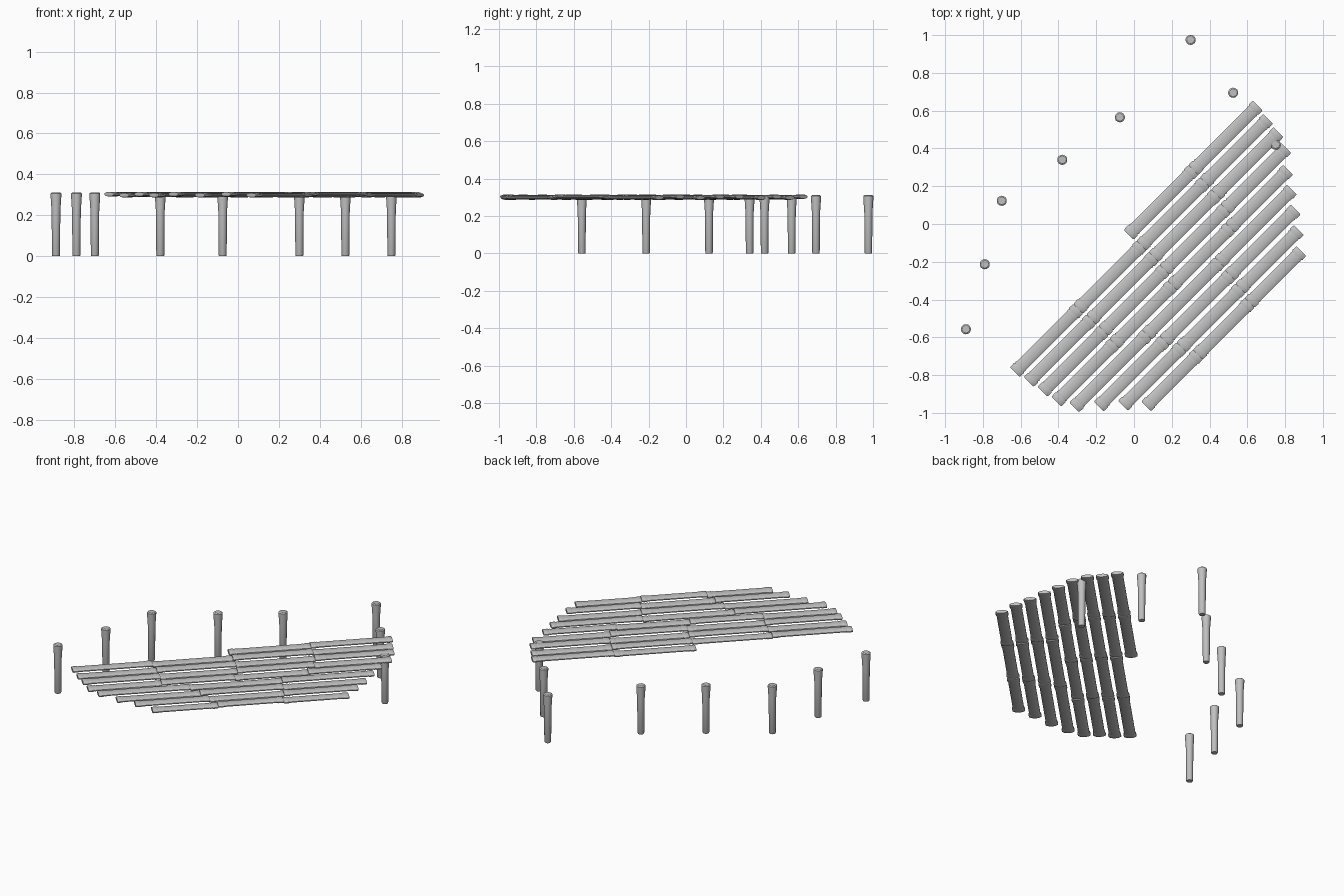
import bpy, bmesh, math
from mathutils import Matrix, Vector

if "Cube" in bpy.data.objects:
    bpy.data.objects.remove(bpy.data.objects["Cube"], do_unlink=True)

# single weathered grey
grey = bpy.data.materials.new("weathered_grey")
grey.use_nodes = True
colour = (0.53, 0.53, 0.53, 1)
grey.diffuse_color = colour
grey.node_tree.nodes["Principled BSDF"].inputs["Base Color"].default_value = colour


def lathe(name, profile, sides, matrix):
    """Solid of stacked rings (radius, height), placed by a matrix."""
    bm = bmesh.new()
    rings = []
    for r, h in profile:
        angles = [2 * math.pi * (i + 0.5) / sides for i in range(sides)]
        rings.append([bm.verts.new((r * math.cos(a), r * math.sin(a), h)) for a in angles])
    for low, high in zip(rings, rings[1:]):
        for i in range(sides):
            j = (i + 1) % sides
            bm.faces.new((low[i], low[j], high[j], high[i]))
    bm.faces.new(rings[0][::-1])
    bm.faces.new(rings[-1])
    bm.transform(matrix)
    bmesh.ops.recalc_face_normals(bm, faces=bm.faces)
    mesh = bpy.data.meshes.new(name)
    bm.to_mesh(mesh)
    bm.free()
    mesh.materials.append(grey)
    obj = bpy.data.objects.new(name, mesh)
    bpy.context.collection.objects.link(obj)
    obj.select_set(True)
    bpy.context.view_layer.objects.active = obj
    return obj


bpy.ops.object.select_all(action="DESELECT")

# upright posts, slightly flared at the top
post_spots = [(0.30, 0.975), (0.525, 0.695), (0.75, 0.42), (-0.075, 0.565),
              (-0.38, 0.34), (-0.70, 0.123), (-0.79, -0.213), (-0.89, -0.557)]
post_profile = [(0.018, 0), (0.02, 0.004), (0.022, 0.22), (0.027, 0.295),
                (0.027, 0.307), (0.02, 0.312)]
for n, (x, y) in enumerate(post_spots):
    lathe(f"post_{n + 1}", post_profile, 14, Matrix.Translation((x, y, 0)))

# deck rows run diagonally: start, end and number of cane lengths
rows = [(-0.06, 0.907, 2), (-1.0, 0.895, 4), (-0.985, 0.885, 4),
        (-0.97, 0.855, 4), (-0.955, 0.78, 4), (-0.91, 0.72, 3),
        (-0.815, 0.66, 3), (-0.722, 0.595, 3), (-0.637, 0.525, 3)]
along = Vector((1, 1, 0)).normalized()
across = Vector((1, -1, 0)).normalized()
up = Vector((0, 0, 1))
flat = 0.31      # canes are squashed to this share of their width
for n, (start, end, count) in enumerate(rows):
    length = (end - start) / count
    for k in range(count):
        # each cane has a raised collar and a groove near both ends
        half = [(0.034, 0), (0.038, 0.004), (0.039, 0.03), (0.033, 0.036),
                (0.037, 0.042), (0.034, 0.05)]
        profile = half + [(r, length - h) for r, h in reversed(half)]
        lift = 0.301 + (0.0025 if (n + k) % 2 else -0.0025)
        origin = across * (0.02 + 0.0885 * n) + along * (start + k * length) + up * lift
        place = Matrix((across, up * flat, along)).transposed().to_4x4()
        place.translation = origin
        lathe(f"deck_cane_{n + 1}_{k + 1}", profile, 12, place)

bpy.ops.object.shade_smooth_by_angle(angle=math.radians(35))
